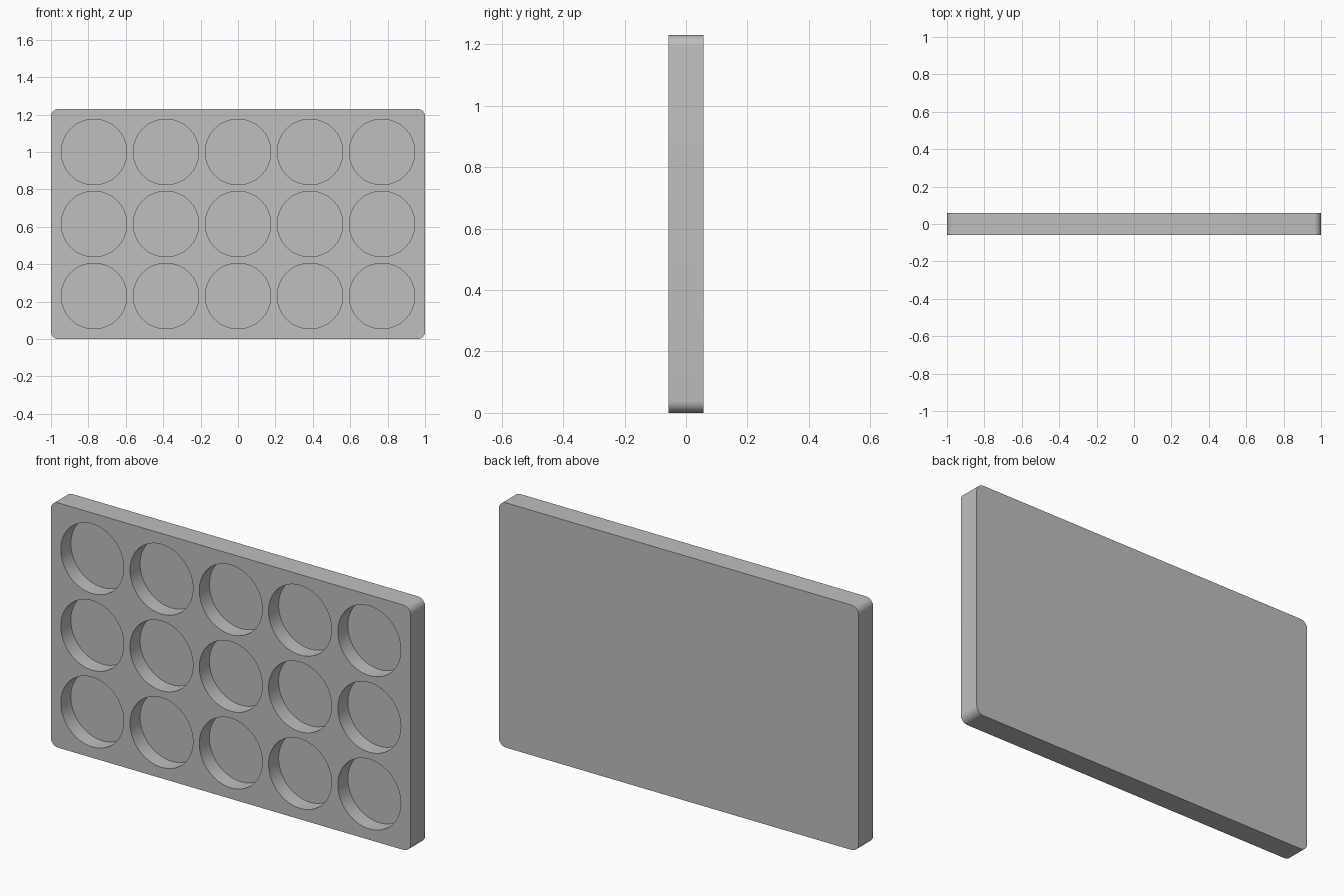
import bpy
import bmesh
from math import radians
from mathutils import Matrix, Vector

WIDTH, DEPTH, HEIGHT = 2.0, 0.115, 1.23
CORNER = 0.04
COLS, ROWS, PITCH = 5, 3, 0.385
POCKET_RADIUS, POCKET_DEPTH = 0.175, 0.08
FRONT = -DEPTH / 2

cube = bpy.data.objects.get("Cube")
if cube:
    bpy.data.objects.remove(cube, do_unlink=True)

grey = bpy.data.materials.new("light_grey")
grey.use_nodes = True
colour = (0.52, 0.52, 0.52, 1)
grey.diffuse_color = colour
grey.node_tree.nodes["Principled BSDF"].inputs["Base Color"].default_value = colour


def make_object(name, bm):
    mesh = bpy.data.meshes.new(name)
    bm.to_mesh(mesh)
    bm.free()
    mesh.materials.append(grey)
    obj = bpy.data.objects.new(name, mesh)
    bpy.context.collection.objects.link(obj)
    return obj


# Slab with four rounded corners along its depth
bm = bmesh.new()
bmesh.ops.create_cube(bm, size=1)
bmesh.ops.scale(bm, vec=(WIDTH, DEPTH, HEIGHT), verts=bm.verts)
bmesh.ops.translate(bm, vec=(0, 0, HEIGHT / 2), verts=bm.verts)
corners = [e for e in bm.edges if abs(e.verts[0].co.y - e.verts[1].co.y) > 0.01]
bmesh.ops.bevel(bm, geom=corners, offset=CORNER, segments=8, profile=0.5,
                affect='EDGES')
tray = make_object("pocket_tray", bm)

# Grid of round cutters, sticking out past the front face
bm = bmesh.new()
turn = Matrix.Rotation(radians(90), 4, 'X')
for col in range(COLS):
    for row in range(ROWS):
        centre = Vector(((col - (COLS - 1) / 2) * PITCH, FRONT,
                         HEIGHT / 2 + (row - (ROWS - 1) / 2) * PITCH))
        bmesh.ops.create_cone(bm, cap_ends=True, segments=64,
                              radius1=POCKET_RADIUS, radius2=POCKET_RADIUS,
                              depth=POCKET_DEPTH * 2,
                              matrix=Matrix.Translation(centre) @ turn)
cutter = make_object("pocket_cutter", bm)
cutter.hide_render = True

# Cut the pockets, then drop the cutter
cut = tray.modifiers.new("pockets", 'BOOLEAN')
cut.operation = 'DIFFERENCE'
cut.solver = 'EXACT'
cut.object = cutter
bpy.ops.object.select_all(action='DESELECT')
tray.select_set(True)
bpy.context.view_layer.objects.active = tray
bpy.ops.object.modifier_apply(modifier=cut.name)
bpy.data.objects.remove(cutter, do_unlink=True)

bpy.ops.object.shade_smooth_by_angle(angle=radians(30))
